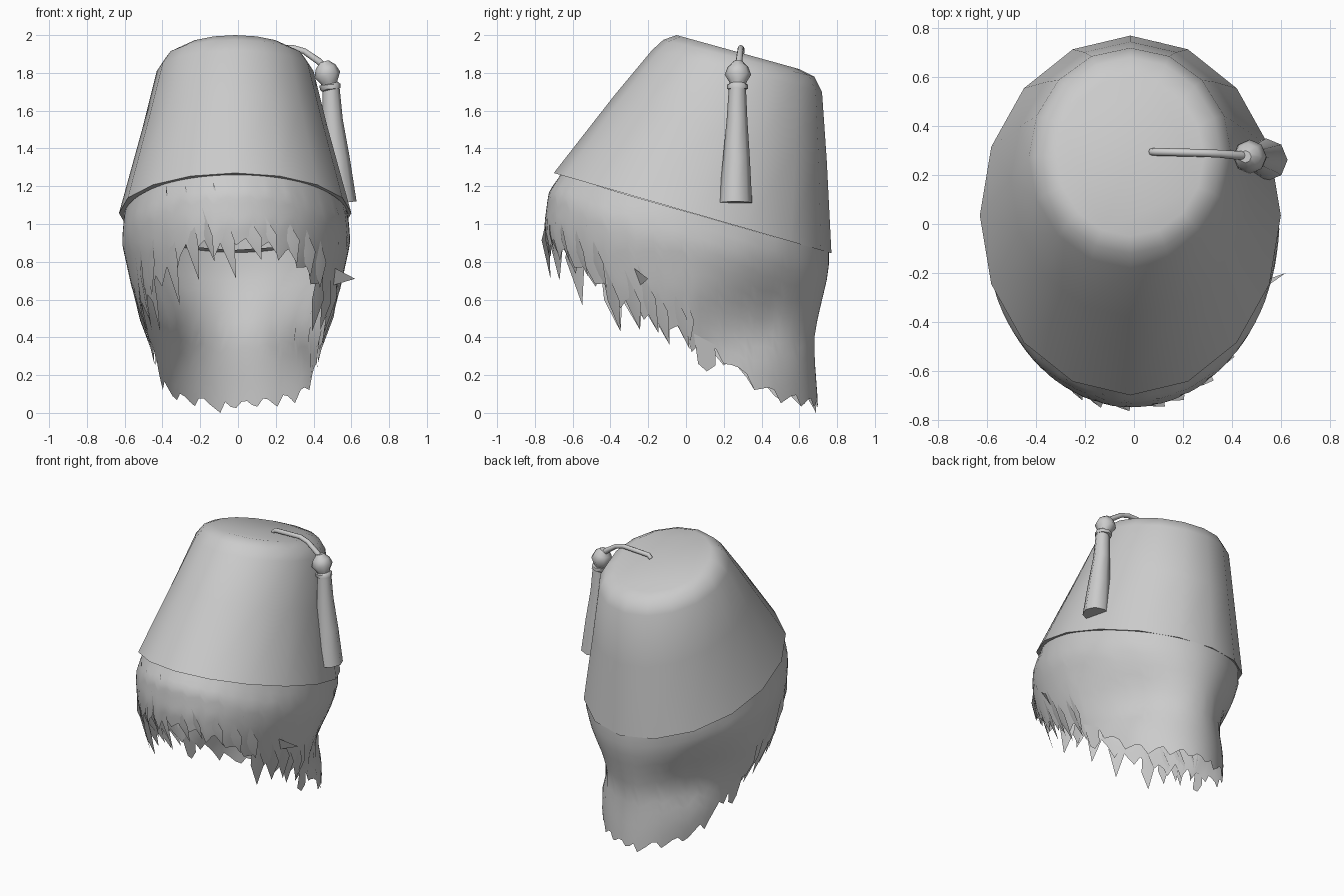
import bpy, math, random
from mathutils import Vector

if "Cube" in bpy.data.objects:
    bpy.data.objects.remove(bpy.data.objects["Cube"])

random.seed(4)
grey = bpy.data.materials.new("plain grey")
grey.diffuse_color = (0.6, 0.6, 0.6, 1)
grey.use_nodes = True
grey.node_tree.nodes["Principled BSDF"].inputs["Base Color"].default_value = grey.diffuse_color


def make(name, verts, faces, smooth=50):
    me = bpy.data.meshes.new(name)
    me.from_pydata([tuple(v) for v in verts], [], faces)
    me.materials.append(grey)
    ob = bpy.data.objects.new(name, me)
    bpy.context.collection.objects.link(ob)
    bpy.ops.object.select_all(action='DESELECT')
    ob.select_set(True)
    bpy.context.view_layer.objects.active = ob
    bpy.ops.object.shade_smooth_by_angle(angle=math.radians(smooth))
    return ob


def bridge(rows, n):
    """Quads joining consecutive closed rings of n points."""
    return [(r * n + i, r * n + (i + 1) % n, (r + 1) * n + (i + 1) % n, (r + 1) * n + i)
            for r in range(rows - 1) for i in range(n)]


def interp(table, x):
    if x <= table[0][0]:
        return table[0][1]
    for (x0, y0), (x1, y1) in zip(table, table[1:]):
        if x <= x1:
            return y0 + (y1 - y0) * (x - x0) / (x1 - x0)
    return table[-1][1]


# Hat: tilted elliptical rings given as front y, front z, back y, back z, half width
rings = [(-.64, 1.253, .72, .863, .57), (-.70, 1.27, .77, .845, .615),
         (-.38, 1.68, .745, 1.34, .49), (-.18, 1.92, .72, 1.70, .415),
         (-.12, 1.975, .68, 1.78, .37), (-.05, 2.0, .60, 1.82, .30)]
N = 16
hat = []
for fy, fz, by, bz, hw in rings:
    for i in range(N):
        a = 2 * math.pi * i / N
        f = (1 - math.cos(a)) / 2
        hat.append((-.015 + hw * math.sin(a), fy + (by - fy) * f, fz + (bz - fz) * f))
cap = tuple(range((len(rings) - 1) * N, len(rings) * N))
make("hat", hat, bridge(len(rings), N) + [cap])

# Hair: open shell hanging from the rim, angle 0 is the front; the nape pinches then flares
WIDTH = [(0, .42), (.15, .425), (.3, .43), (.4, .465), (.65, .55), (.9, .605), (1.05, .61), (1.27, .58)]
NAPE = [(0, .43), (.15, .46), (.27, .46), (.42, .41), (.55, .43), (.7, .52), (.85, .60)]
BACK = [(0, .67), (.1, .665), (.3, .65), (.42, .65), (.6, .69), (.75, .73), (.85, .735)]
FRONT = [(.5, .66), (.7, .73), (.85, .765), (1.0, .78), (1.15, .76), (1.27, .725)]
HEM = [(0, .93), (25, .88), (40, .76), (55, .64), (70, .55), (80, .49), (90, .40),
       (98, .34), (107, .28), (118, .18), (130, .11), (145, .07), (180, .045)]


def on_hair(deg, z, out=1.0):
    a = math.radians(deg)
    c = -math.cos(a)
    depth = interp(BACK, z) if c > 0 else interp(FRONT, z)
    width = interp(WIDTH, z)
    blend = min(1, max(0, c) * 1.6)
    width += (interp(NAPE, z) - width) * blend
    return Vector((-.01 + out * width * math.sin(a), .03 + out * c * depth, z))


M, ROWS = 96, 12
hem = []
for i in range(M):
    deg = 360 * i / M
    around = min(deg, 360 - deg)
    tooth = (-.06, -.01, .03)[i % 3] if around < 92 else (-.035, -.015, .01, .02)[i % 4]
    hem.append(max(0, interp(HEM, around) + tooth * random.uniform(.5, 1.4)))
hem[M // 2 + 3] = 0
hair = []
for r in range(ROWS):
    t = r / (ROWS - 1)
    for i in range(M):
        deg = 360 * i / M
        c = math.cos(math.radians(deg))
        top = 1.058 + .207 * c
        inset = (.012 + .035 * (.5 + .5 * c)) * (1 - min(1, t * 4))
        hair.append(on_hair(deg, top + (hem[i] - top) * t, 1 - inset))
make("hair_shell", hair, bridge(ROWS, M), 70)


# Loose locks: root angle, root z, tip angle, tip z, half width (negative angles are the left side)
locks = [(-39, 1.2, -34, .57, 5), (-27, 1.2, -20, .70, 4), (-47, 1.05, -54, .62, 5),
         (-58, 1.0, -64, .55, 4), (-12, 1.22, 0, .71, 4), (2, 1.1, 13, .81, 4),
         (-20, 1.15, -11, .80, 3), (11, 1.1, 21, .84, 3), (22, 1.1, 33, .79, 4),
         (34, 1.05, 43, .72, 4), (44, 1.0, 52, .66, 4)]
for side in (-1, 1):
    locks += [(side * a, z0, side * b, z1, w) for a, z0, b, z1, w in (
        (50, .85, 56, .43, 4), (60, .80, 66, .44, 4), (64, .88, 75, .42, 4), (69, .80, 80, .36, 4),
        (78, .76, 89, .34, 3), (86, .65, 89.5, .38, 3))]
verts, faces = [], []
for a0, z0, a1, z1, w in locks:
    k = len(verts)
    mid_a, mid_z = a0 * .4 + a1 * .6, z0 * .4 + z1 * .6
    # one edge of each shard lifts off the shell
    verts += [on_hair(a0, z0, .998), on_hair(mid_a - w, mid_z, .99), on_hair(mid_a, mid_z, 1.015),
              on_hair(mid_a + w, mid_z, 1.03), on_hair(a1, z1, 1.02)]
    faces += [(k, k + 1, k + 2), (k, k + 2, k + 3), (k + 1, k + 4, k + 2), (k + 2, k + 4, k + 3)]
# Blunt curls at each side and a sideways flick
for side in (-1, 1):
    k = len(verts)
    verts += [on_hair(side * a, z, 1.005) for a, z in ((91, .42), (93, .26), (97, .22), (101, .25), (101, .36))]
    faces.append(tuple(range(k, k + 5)))
k = len(verts)
verts += [(.45, -.32, .80), (.62, -.20, .71), (.45, -.26, .66)]
faces.append((k, k + 1, k + 2))
make("hair_locks", verts, faces, 40)


# Tassel: octagonal tubes swept along a path of (x, y, z, radius)
def tube(name, path, n=8):
    pts = [Vector(p[:3]) for p in path]
    verts = []
    for i, p in enumerate(pts):
        d = (pts[min(i + 1, len(pts) - 1)] - pts[max(i - 1, 0)]).normalized()
        u = Vector((0, 1, 0))
        v = d.cross(u).normalized()
        for j in range(n):
            a = 2 * math.pi * j / n
            verts.append(p + path[i][3] * (u * math.cos(a) + v * math.sin(a)))
    last = (len(pts) - 1) * n
    caps = [tuple(range(n)), tuple(range(last, last + n))]
    make(name, verts, bridge(len(pts), n) + caps)


tube("tassel_cord", [(.07, .295, 1.905, .014), (.09, .295, 1.925, .016), (.29, .29, 1.932, .016),
                     (.35, .287, 1.915, .016), (.43, .28, 1.86, .018), (.465, .28, 1.82, .02)])
tube("tassel_knob", [(.455, .275, 1.86, .025), (.464, .275, 1.83, .055), (.473, .275, 1.79, .07),
                     (.483, .275, 1.75, .045), (.487, .275, 1.735, .042)])
tube("tassel_collar", [(.486, .273, 1.742, .045), (.487, .273, 1.738, .055),
                       (.488, .273, 1.715, .055), (.489, .273, 1.711, .045)])
tube("tassel_skirt", [(.492, .272, 1.73, .045), (.50, .27, 1.55, .055),
                      (.52, .267, 1.35, .071), (.54, .262, 1.112, .088)])
